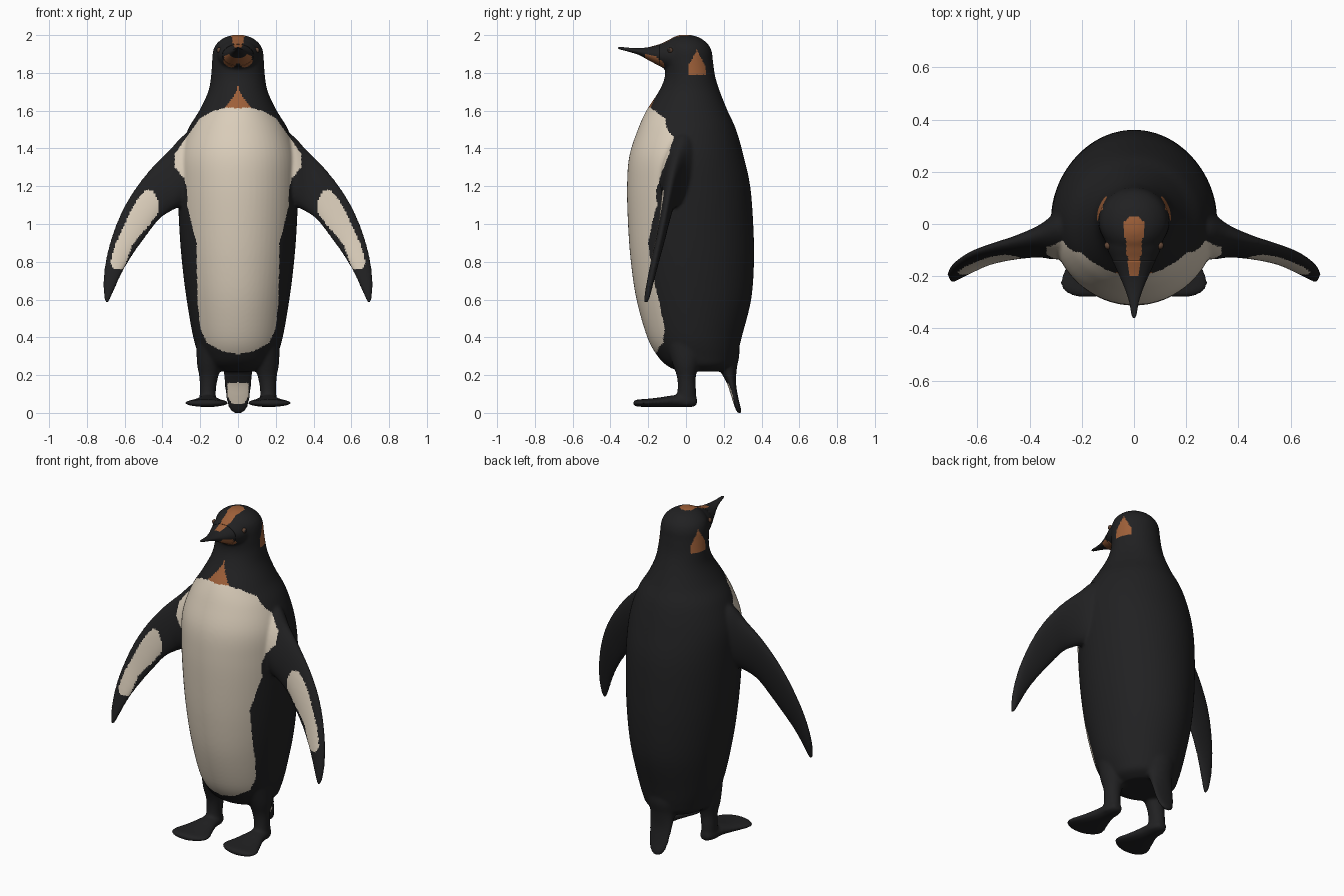
import bpy, bmesh, math
from mathutils import Vector

cube = bpy.data.objects.get("Cube")
if cube:
    bpy.data.objects.remove(cube)


def material(name, rgb):
    m = bpy.data.materials.new(name)
    m.use_nodes = True
    m.diffuse_color = (*rgb, 1)
    m.node_tree.nodes["Principled BSDF"].inputs["Base Color"].default_value = (*rgb, 1)
    return m


BLACK, CREAM, ORANGE = 0, 1, 2
palette = [material("black feathers", (0.015, 0.015, 0.016)),
           material("cream belly", (0.70, 0.61, 0.49)),
           material("burnt orange", (0.34, 0.115, 0.04))]
eye_mat = material("eye brown", (0.12, 0.06, 0.035))


def spline(rows, steps=6):
    """Catmull-Rom interpolation through rows of numbers."""
    out = []
    for i in range(len(rows) - 1):
        a, b, c, d = (rows[max(0, min(len(rows) - 1, i + k))] for k in (-1, 0, 1, 2))
        for s in range(steps):
            t = s / steps
            out.append([0.5 * (2 * q + (r - p) * t + (2 * p - 5 * q + 4 * r - w) * t * t
                               + (3 * q - p - 3 * r + w) * t ** 3)
                        for p, q, r, w in zip(a, b, c, d)])
    return out + [list(rows[-1])]


def lerp(table, key):
    """Linear lookup of the other columns in a table sorted by its first column."""
    for p, q in zip(table, table[1:]):
        if p[0] <= key <= q[0]:
            t = (key - p[0]) / (q[0] - p[0])
            return [a + (b - a) * t for a, b in zip(p[1:], q[1:])]
    return None


def loft(bm, rings, segs=40):
    """Closed skin over elliptical rings given as (centre, axis_u, axis_v)."""
    loops = []
    for c, u, v in rings:
        angles = [2 * math.pi * k / segs for k in range(segs)]
        loops.append([bm.verts.new(c + u * math.cos(a) + v * math.sin(a)) for a in angles])
    for lo, hi in zip(loops, loops[1:]):
        for k in range(segs):
            n = (k + 1) % segs
            bm.faces.new((lo[k], lo[n], hi[n], hi[k]))
    bm.faces.new(loops[0][::-1])
    bm.faces.new(loops[-1])


def upright(rows):
    """Rows of z, centre x, half width, front y, back y."""
    return [(Vector((x, (f + b) / 2, z)), Vector((w, 0, 0)), Vector((0, (b - f) / 2, 0)))
            for z, x, w, f, b in spline(rows)]


def forward(rows):
    """Rows of y, centre x, centre z, half width, half height."""
    return [(Vector((x, y, z)), Vector((w, 0, 0)), Vector((0, 0, h)))
            for y, x, z, w, h in spline(rows)]


def flipped(rings, side):
    m = Vector((side, 1, 1))
    return [tuple(p * m for p in ring) for ring in rings]


def new_object(name, bm):
    bmesh.ops.recalc_face_normals(bm, faces=bm.faces)
    me = bpy.data.meshes.new(name)
    bm.to_mesh(me)
    bm.free()
    ob = bpy.data.objects.new(name, me)
    bpy.context.collection.objects.link(ob)
    return ob


# Torso, neck and head
torso = [(0.22, 0, 0.13, -0.04, 0.2), (0.25, 0, 0.18, -0.1, 0.25), (0.3, 0, 0.205, -0.15, 0.27),
         (0.4, 0, 0.237, -0.205, 0.295), (0.6, 0, 0.272, -0.262, 0.345),
         (0.8, 0, 0.297, -0.292, 0.36), (1.0, 0, 0.312, -0.307, 0.356),
         (1.2, 0, 0.318, -0.312, 0.34), (1.36, 0, 0.31, -0.3, 0.305),
         (1.5, 0, 0.265, -0.255, 0.265), (1.6, 0, 0.205, -0.21, 0.22),
         (1.7, 0, 0.158, -0.145, 0.18), (1.78, 0, 0.143, -0.112, 0.155),
         (1.86, 0, 0.137, -0.115, 0.143), (1.91, 0, 0.133, -0.115, 0.137),
         (1.95, 0, 0.117, -0.107, 0.118), (1.985, 0, 0.075, -0.075, 0.075),
         (2.002, 0, 0.02, -0.03, 0.02)]
# Tail
tail = [(0.45, 0, 0.11, 0.12, 0.27), (0.32, 0, 0.1, 0.13, 0.283), (0.24, 0, 0.08, 0.17, 0.27),
        (0.16, 0, 0.072, 0.215, 0.265), (0.08, 0, 0.064, 0.242, 0.277),
        (0.02, 0, 0.045, 0.262, 0.292), (-0.003, 0, 0.015, 0.275, 0.295)]
# Beak
beak = [(0.0, 0, 1.89, 0.115, 0.095), (-0.08, 0, 1.893, 0.108, 0.085),
        (-0.14, 0, 1.894, 0.083, 0.058), (-0.2, 0, 1.902, 0.055, 0.034),
        (-0.25, 0, 1.913, 0.034, 0.018), (-0.3, 0, 1.922, 0.018, 0.011),
        (-0.345, 0, 1.93, 0.01, 0.007), (-0.36, 0, 1.932, 0.003, 0.003)]
# Leg and webbed foot
leg = [(0.4, 0.13, 0.09, -0.12, 0.12), (0.27, 0.15, 0.068, -0.075, 0.075),
       (0.19, 0.155, 0.05, -0.048, 0.052), (0.12, 0.16, 0.043, -0.045, 0.053),
       (0.04, 0.16, 0.045, -0.06, 0.055)]
foot = [(0.058, 0.16, 0.06, 0.025, 0.022), (0.02, 0.16, 0.062, 0.045, 0.032),
        (-0.06, 0.16, 0.062, 0.058, 0.032), (-0.14, 0.162, 0.056, 0.088, 0.026),
        (-0.21, 0.165, 0.053, 0.115, 0.021), (-0.255, 0.175, 0.052, 0.095, 0.019),
        (-0.28, 0.18, 0.052, 0.04, 0.012)]
# Flipper: upper edge x, z; lower edge x, z; centre y; half thickness
flipper = [(0.15, 1.47, 0.15, 1.12, 0.0, 0.1), (0.27, 1.48, 0.3, 1.09, -0.04, 0.09),
           (0.36, 1.395, 0.36, 1.065, -0.065, 0.058), (0.46, 1.295, 0.42, 1.02, -0.088, 0.04),
           (0.56, 1.165, 0.49, 0.93, -0.11, 0.03), (0.637, 1.02, 0.55, 0.845, -0.133, 0.025),
           (0.692, 0.85, 0.608, 0.75, -0.165, 0.022), (0.714, 0.7, 0.655, 0.65, -0.193, 0.018),
           (0.708, 0.61, 0.68, 0.595, -0.208, 0.015), (0.702, 0.585, 0.692, 0.58, -0.212, 0.009)]
flipper_rings = []
for ux, uz, lx, lz, y, th in spline(flipper):
    u = Vector((ux - lx, 0, uz - lz)) / 2
    u.y = u.length * 0.15
    flipper_rings.append((Vector(((ux + lx) / 2, y, (uz + lz) / 2)), u, Vector((0, th, 0))))

# Fuse everything into one smooth skin
bm = bmesh.new()
loft(bm, upright(torso), 64)
loft(bm, upright(tail))
loft(bm, forward(beak[:-2]))
for side in (1, -1):
    for rings in (upright(leg), forward(foot), flipper_rings):
        loft(bm, flipped(rings, side))
body = new_object("body", bm)
remesh = body.modifiers.new("fuse", 'REMESH')
remesh.mode = 'VOXEL'
remesh.voxel_size = 0.0085
soften = body.modifiers.new("soften", 'SMOOTH')
soften.factor = 0.5
soften.iterations = 8
graph = bpy.context.evaluated_depsgraph_get()
fused = bpy.data.meshes.new_from_object(body.evaluated_get(graph))
body.modifiers.clear()
body.data = fused

# Thin beak over its fused root
bm = bmesh.new()
loft(bm, forward(beak[2:]))
bill = new_object("beak", bm)

# Plumage outlines: height, then half width or inner and outer limit
BELLY = [(0.31, 0.0), (0.325, 0.08), (0.37, 0.165), (0.45, 0.2), (0.6, 0.215), (0.9, 0.22),
         (1.0, 0.245), (1.1, 0.27), (1.18, 0.268), (1.24, 0.285), (1.3, 0.335), (1.37, 0.335),
         (1.47, 0.265), (1.56, 0.2), (1.6, 0.13), (1.615, 0.06)]
UNDERWING = [(0.76, 0.605, 0.66), (0.8, 0.59, 0.675), (0.89, 0.56, 0.65), (1.0, 0.465, 0.6),
             (1.06, 0.422, 0.572), (1.12, 0.42, 0.54), (1.18, 0.45, 0.49)]


def plumage(p, n):
    x, y, z = abs(p.x), p.y, p.z
    if n.y < 0.1:
        half, wing = lerp(BELLY, z), lerp(UNDERWING, z)
        if half and x < half[0] and y < -0.06:
            return CREAM
        if wing and n.y < -0.1 and wing[0] < x < wing[1]:
            return CREAM
        if y > 0.15 and 0.05 < z < 0.16 and x < 0.055 - max(0, 0.09 - z) * 0.5:
            return CREAM
        if y < -0.1 and 1.6 < z < 1.73 and x < 0.075 * ((1.73 - z) / 0.12) ** 1.4:
            return ORANGE
    # Ear patches
    if 1.79 < z < 1.92 and x > 0.08 and abs(y - 0.057) < 0.048 * min(1, (1.92 - z) / 0.09):
        return ORANGE
    # Crown stripe
    if n.z > 0.3 and z > 1.92 and -0.2 < y < 0.03:
        if x < min(0.018 + 0.11 * (y + 0.2), 0.038, 0.015 + (0.03 - y)):
            return ORANGE
    # Cheeks under the beak
    if n.z < -0.15 and -0.215 < y < -0.115 and 1.83 + max(0, 0.025 - x) < z < 1.9 and x < 0.075:
        return ORANGE
    return BLACK


for ob in (body, bill):
    ob.data.materials.clear()
    for m in palette:
        ob.data.materials.append(m)
    for f in ob.data.polygons:
        f.material_index = plumage(f.center, f.normal)
        f.use_smooth = True

# Eyes with dark pupils
for side, name in ((1, "left_eye"), (-1, "right_eye")):
    bm = bmesh.new()
    bmesh.ops.create_uvsphere(bm, u_segments=20, v_segments=14, radius=0.014)
    eye = new_object(name, bm)
    eye.location = (side * 0.1, -0.083, 1.92)
    eye.data.materials.append(palette[BLACK])
    eye.data.materials.append(eye_mat)
    look = Vector((side * 0.9, -0.42, 0.1)).normalized()
    for f in eye.data.polygons:
        f.material_index = 0 if f.normal.dot(look) > 0.85 else 1
        f.use_smooth = True
